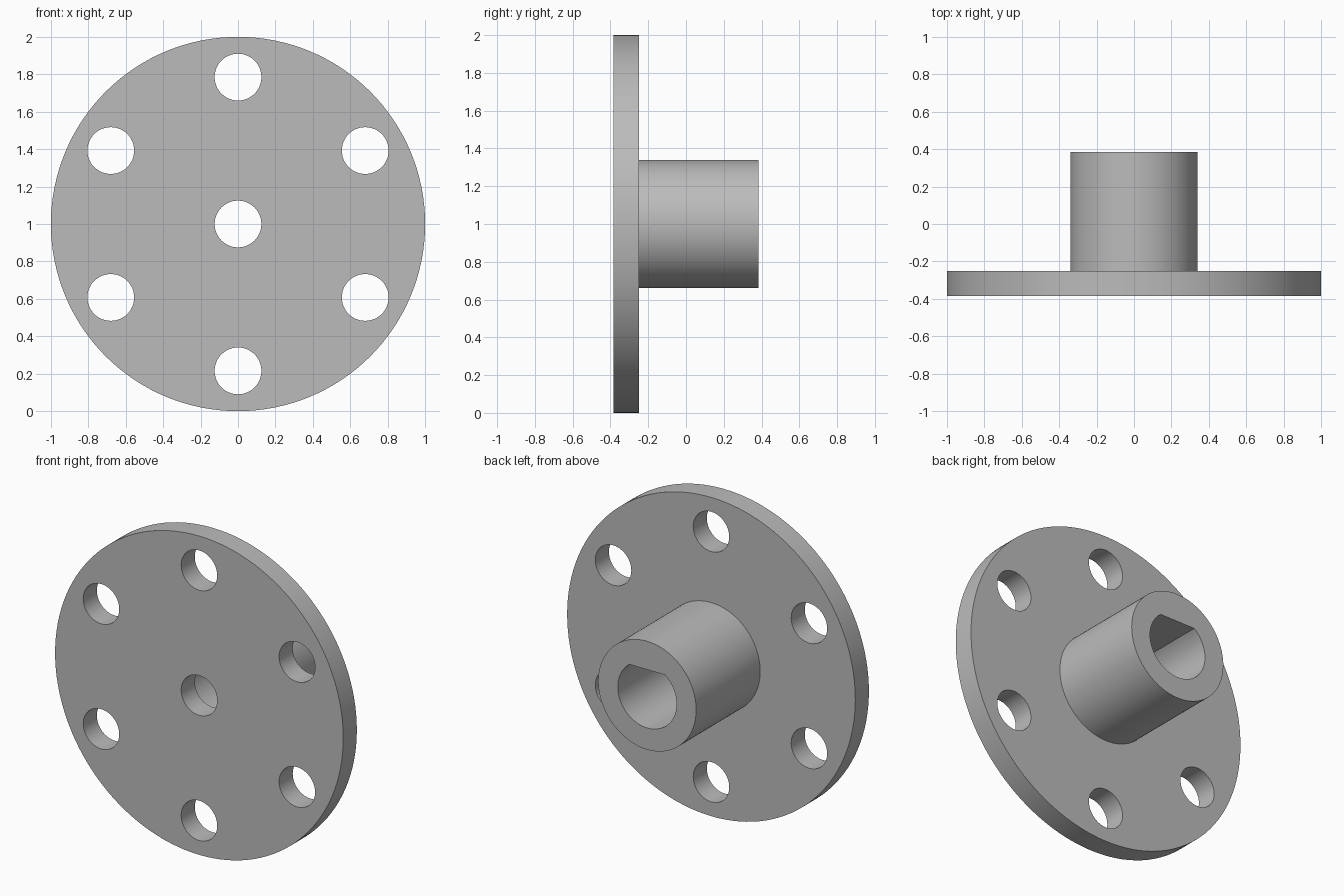
import bpy, bmesh, math

cube = bpy.data.objects.get("Cube")
if cube:
    bpy.data.objects.remove(cube, do_unlink=True)

CENTRE_Z = 1.0
FRONT, STEP, BACK = -0.385, -0.25, 0.385

steel = bpy.data.materials.new("plain grey")
steel.use_nodes = True
GREY = (0.5, 0.5, 0.5, 1)
steel.diffuse_color = GREY
steel.node_tree.nodes["Principled BSDF"].inputs["Base Color"].default_value = GREY


def circle(radius, sides, cx=0, cz=0):
    return [(cx + radius * math.sin(math.tau * i / sides),
             cz + radius * math.cos(math.tau * i / sides)) for i in range(sides)]


def d_outline(radius, flat, sides):
    """Circle with its top cut off by a level flat."""
    a = math.acos(flat / radius)
    sweep = math.tau - 2 * a
    return [(radius * math.sin(a + sweep * i / sides),
             radius * math.cos(a + sweep * i / sides)) for i in range(sides + 1)]


def prism(name, outlines, y0, y1):
    """Extrude one or more closed x-z outlines from y0 to y1."""
    bm = bmesh.new()
    for outline in outlines:
        face = bm.faces.new([bm.verts.new((x, y0, CENTRE_Z + z)) for x, z in outline])
        new = bmesh.ops.extrude_face_region(bm, geom=[face], use_keep_orig=True)["geom"]
        moved = [v for v in new if isinstance(v, bmesh.types.BMVert)]
        bmesh.ops.translate(bm, verts=moved, vec=(0, y1 - y0, 0))
    bmesh.ops.recalc_face_normals(bm, faces=bm.faces)
    mesh = bpy.data.meshes.new(name)
    bm.to_mesh(mesh)
    bm.free()
    mesh.materials.append(steel)
    obj = bpy.data.objects.new(name, mesh)
    bpy.context.collection.objects.link(obj)
    return obj


def cut(target, cutter):
    bpy.ops.object.select_all(action='DESELECT')
    bpy.context.view_layer.objects.active = target
    target.select_set(True)
    mod = target.modifiers.new("holes", 'BOOLEAN')
    mod.operation, mod.solver, mod.object = 'DIFFERENCE', 'EXACT', cutter
    bpy.ops.object.modifier_apply(modifier=mod.name)
    bpy.data.objects.remove(cutter, do_unlink=True)
    bpy.ops.object.shade_smooth_by_angle(angle=math.radians(30))


# Flange disc with a centre hole and six bolt holes
flange = prism("flange", [circle(1.0, 128)], FRONT, STEP)
holes = [circle(0.125, 48)]
for i in range(6):
    a = math.tau * i / 6
    holes.append(circle(0.125, 48, 0.785 * math.sin(a), 0.785 * math.cos(a)))
cut(flange, prism("hole_cutter", holes, FRONT - 0.1, STEP + 0.1))

# Hub tube with a D-shaped shaft bore
hub = prism("hub", [circle(0.34, 96)], STEP, BACK)
cut(hub, prism("bore_cutter", [d_outline(0.204, 0.162, 64)], STEP - 0.1, BACK + 0.1))
